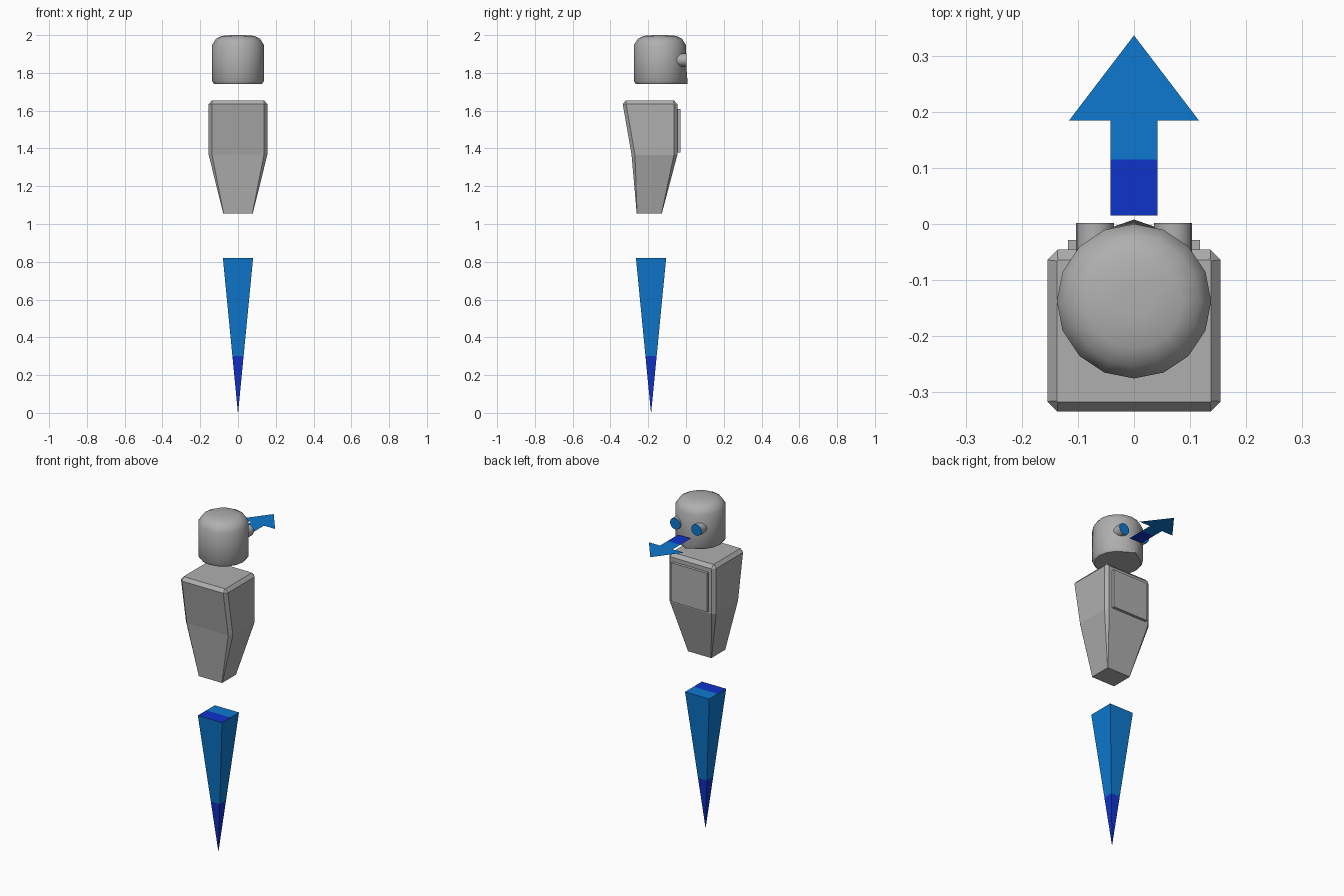
import bpy, bmesh, math

if "Cube" in bpy.data.objects:
    bpy.data.objects.remove(bpy.data.objects["Cube"])


def mat(name, rgb):
    m = bpy.data.materials.new(name)
    m.diffuse_color = (*rgb, 1)
    m.use_nodes = True
    m.node_tree.nodes["Principled BSDF"].inputs["Base Color"].default_value = m.diffuse_color
    return m


GREY = mat("grey", (0.43, 0.43, 0.43))
LIGHT = mat("light blue", (0.004, 0.19, 0.62))
DARK = mat("dark blue", (0.005, 0.033, 0.60))


def finish(name, bm, mats, rule=None, smooth=None, closed=True):
    """Turn a bmesh into an object, colouring faces by rule(face)."""
    if closed:
        bmesh.ops.remove_doubles(bm, verts=bm.verts, dist=1e-5)
        bmesh.ops.recalc_face_normals(bm, faces=bm.faces)
    bm.normal_update()
    if rule:
        for f in bm.faces:
            f.material_index = rule(f)
    me = bpy.data.meshes.new(name)
    bm.to_mesh(me)
    bm.free()
    for m in mats:
        me.materials.append(m)
    ob = bpy.data.objects.new(name, me)
    bpy.context.collection.objects.link(ob)
    if smooth:
        bpy.ops.object.select_all(action='DESELECT')
        ob.select_set(True)
        bpy.context.view_layer.objects.active = ob
        bpy.ops.object.shade_smooth_by_angle(angle=math.radians(smooth))
    return ob


def loft(rings, caps=True):
    """Bridge rings of points; return the bmesh."""
    bm = bmesh.new()
    vs = [[bm.verts.new(p) for p in r] for r in rings]
    for a, b in zip(vs, vs[1:]):
        n = len(a)
        for i in range(n):
            j = (i + 1) % n
            bm.faces.new((a[i], a[j], b[j], b[i]))
    if caps:
        bm.faces.new(vs[0][::-1])
        bm.faces.new(vs[-1])
    return bm


# Head: 16-sided capped drum with a domed top and a small pointed chin at the back
HY, N = -0.138, 16
head = []
for r, z, chin in ((0.128, 1.742, 0.018), (0.138, 1.757, 0.008), (0.138, 1.85, 0),
                   (0.138, 1.947, 0), (0.117, 1.98, 0), (0.085, 1.996, 0), (0.03, 2.0, 0)):
    ring = []
    for i in range(N):
        a = math.tau * i / N
        extra = chin if i == N // 4 else 0
        ring.append((r * math.cos(a), HY + (r + extra) * math.sin(a), z))
    head.append(ring)
finish("head", loft(head), [GREY], smooth=40)

# Eyes: short tubes with blue lenses at the end
for side, s in (("left", -1), ("right", 1)):
    tube = [[(s * 0.07 + 0.034 * math.cos(math.tau * i / N), y,
              1.868 + 0.034 * math.sin(math.tau * i / N)) for i in range(N)]
            for y in (-0.09, 0.002)]
    finish(side + "_eye", loft(tube), [GREY, LIGHT],
           lambda f: int(f.calc_center_median().y > 0), smooth=40)

# Torso: tapered block with chamfered corners
torso = []
for z, hx, y0, y1, c in ((1.055, 0.078, -0.261, -0.128, 0.002),
                         (1.365, 0.155, -0.288, -0.046, 0.018),
                         (1.635, 0.155, -0.335, -0.046, 0.018),
                         (1.655, 0.138, -0.318, -0.064, 0.002)):
    torso.append([(x, y, z) for x, y in (
        (-hx + c, y0), (hx - c, y0), (hx, y0 + c), (hx, y1 - c),
        (hx - c, y1), (-hx + c, y1), (-hx, y1 - c), (-hx, y0 + c))])
finish("torso", loft(torso), [GREY])

# Chest panel
panel = [[(x, y, z) for x, z in ((-0.118, 1.378), (0.118, 1.378), (0.118, 1.61), (-0.118, 1.61))]
         for y in (-0.06, -0.029)]
finish("chest_panel", loft(panel), [GREY])

# Lower spike: square pyramid on its tip, dark below and on the front half of its top
CY, TOP = -0.185, 0.82
spike = []
for z in (0.0, 0.3, TOP):
    h = 0.0005 + 0.0795 * z / TOP
    spike.append([(x, CY + y, z) for x, y in
                  ((-h, -h), (h, -h), (h, 0), (h, h), (-h, h), (-h, 0))])
bm = loft(spike, caps=False)
bm.verts.ensure_lookup_table()
t = bm.verts[-6:]
bm.faces.new((t[0], t[1], t[2], t[5]))
bm.faces.new((t[5], t[2], t[3], t[4]))
bm.faces.new(bm.verts[:6][::-1])


def spike_rule(f):
    c = f.calc_center_median()
    return int(c.z < 0.3 or (c.z > TOP - 0.01 and c.y < CY))


finish("spike", bm, [LIGHT, DARK], spike_rule)

# Direction arrow: flat sheet in front of the face
bm = bmesh.new()
AZ, w = 1.815, 0.042
for poly in (((-w, 0.015), (w, 0.015), (w, 0.115), (-w, 0.115)),
             ((-w, 0.115), (w, 0.115), (w, 0.185), (-w, 0.185)),
             ((-0.116, 0.185), (-w, 0.185), (w, 0.185), (0.116, 0.185), (0, 0.337))):
    bm.faces.new([bm.verts.new((x, y, AZ)) for x, y in poly])
bmesh.ops.remove_doubles(bm, verts=bm.verts, dist=1e-5)
finish("direction_arrow", bm, [LIGHT, DARK],
       lambda f: int(f.calc_center_median().y < 0.11), closed=False)
